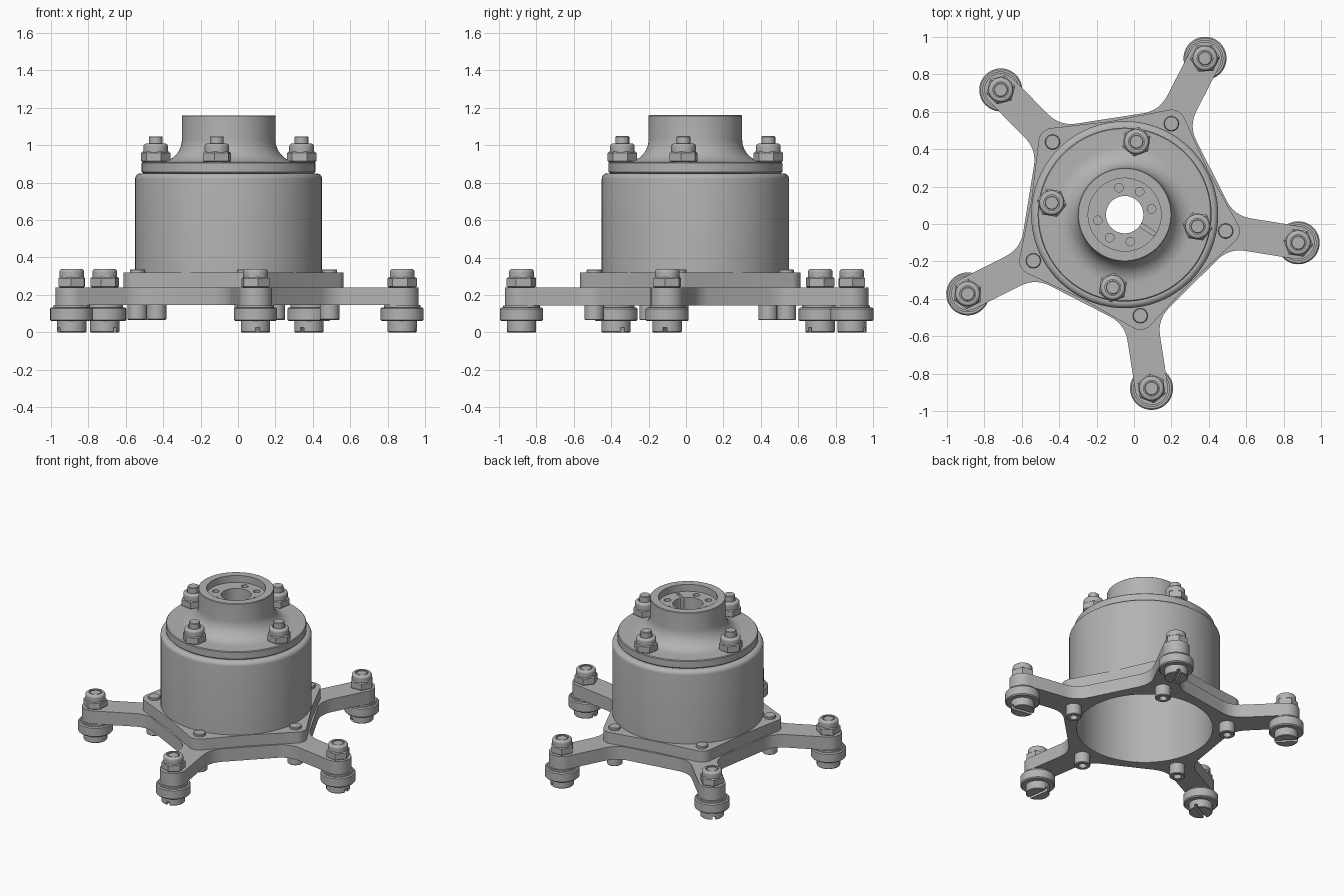
import bpy, bmesh
from math import pi, sin, cos, radians
from mathutils import Vector, Matrix

cube = bpy.data.objects.get("Cube")
if cube:
    bpy.data.objects.remove(cube, do_unlink=True)

CENTRE = Vector((-0.05, 0.05, 0))
TURN = radians(-9.2)
STEP = 2 * pi / 5

steel = bpy.data.materials.new("steel_grey")
steel.use_nodes = True
GREY = (0.45, 0.45, 0.45, 1)
steel.diffuse_color = GREY
steel.node_tree.nodes["Principled BSDF"].inputs["Base Color"].default_value = GREY


def add_object(name, bm):
    bmesh.ops.recalc_face_normals(bm, faces=bm.faces)
    mesh = bpy.data.meshes.new(name)
    bm.to_mesh(mesh)
    bm.free()
    mesh.materials.append(steel)
    obj = bpy.data.objects.new(name, mesh)
    bpy.context.collection.objects.link(obj)
    obj.location = CENTRE
    return obj


def lathe(bm, profile, segs, closed=False):
    """Revolve an (r, z) profile about z."""
    verts = [bm.verts.new((r, 0, z)) for r, z in profile]
    edges = [bm.edges.new(p) for p in zip(verts, verts[1:])]
    if closed:
        edges.append(bm.edges.new((verts[-1], verts[0])))
    bmesh.ops.spin(bm, geom=verts + edges, cent=(0, 0, 0), axis=(0, 0, 1),
                   angle=2 * pi, steps=segs, use_duplicate=False)
    bmesh.ops.remove_doubles(bm, verts=bm.verts, dist=1e-5)


def turned(name, *parts, closed=False):
    bm = bmesh.new()
    for profile, segs in parts:
        lathe(bm, profile, segs, closed)
    return add_object(name, bm)


def prism(name, outline, z0, z1):
    bm = bmesh.new()
    face = bm.faces.new([bm.verts.new((x, y, z0)) for x, y in outline])
    up = bmesh.ops.extrude_face_region(bm, geom=[face])["geom"]
    bmesh.ops.translate(bm, vec=(0, 0, z1 - z0),
                        verts=[v for v in up if isinstance(v, bmesh.types.BMVert)])
    return add_object(name, bm)


def arc(cx, cy, r, a0, a1, n):
    return [(cx + r * cos(radians(a0 + (a1 - a0) * i / n)),
             cy + r * sin(radians(a0 + (a1 - a0) * i / n))) for i in range(n + 1)]


def five_fold(points):
    """Repeat a sector outline five times around the centre."""
    out = []
    for k in range(5):
        a = TURN + k * STEP
        out += [(u * cos(a) - v * sin(a), u * sin(a) + v * cos(a)) for u, v in points]
    return out


def cut(obj, bm):
    cutter = add_object("cutter", bm)
    cutter.hide_render = True
    mod = obj.modifiers.new("cut", "BOOLEAN")
    mod.operation, mod.solver, mod.object = "DIFFERENCE", "EXACT", cutter
    bpy.context.view_layer.objects.active = obj
    bpy.ops.object.modifier_apply(modifier=mod.name)
    bpy.data.objects.remove(cutter, do_unlink=True)


def box_cutter(size, place):
    bm = bmesh.new()
    bmesh.ops.create_cube(bm, size=1, matrix=place @ Matrix.Diagonal((*size, 1)))
    return bm


def ring(obj, count, radius, z=0):
    """Copy an object evenly around the centre, turned to face outward."""
    base = obj.name
    for k in range(count):
        a = TURN + k * 2 * pi / count
        item = obj if k == 0 else obj.copy()
        if k:
            bpy.context.collection.objects.link(item)
        item.name = f"{base}_{k + 1}"
        item.location = CENTRE + Vector((radius * cos(a), radius * sin(a), z))
        item.rotation_euler.z = a


# Five-armed base with filleted arm roots
def root(t):
    p, c, q = Vector((0.527, 0.16)), Vector((0.58, 0.088)), Vector((0.67, 0.088))
    return tuple(p * (1 - t) ** 2 + c * 2 * t * (1 - t) + q * t * t)


fillet = [root(i / 8) for i in range(9)]
arm = [(u, -v) for u, v in fillet] + arc(0.94, 0, 0.088, -90, 90, 20) + fillet[::-1]
base = prism("five_arm_base", five_fold(arm), 0.145, 0.24)

# Housing flange with five rounded ears
mid = (0.505 * cos(STEP / 2), 0.505 * sin(STEP / 2))
ears = prism("housing_flange", five_fold(arc(0.547, 0, 0.075, -39, 39, 14) + [mid]),
             0.24, 0.32)

for plate in (base, ears):
    hole = bmesh.new()
    bmesh.ops.create_cone(hole, cap_ends=True, segments=96, radius1=0.45,
                          radius2=0.45, depth=2)
    cut(plate, hole)

# Hollow housing with a rounded shoulder
turned("housing", ([(0.45, 0.24), (0.5, 0.24)] + arc(0.47, 0.82, 0.03, 0, 90, 6)
                   + [(0.1, 0.85), (0.1, 0.8), (0.45, 0.8)], 96), closed=True)

# Lid with flared hub, recess and bore
lid = turned("hub_lid", ([(0.1, 0.85), (0.457, 0.85), (0.465, 0.858), (0.465, 0.905),
                          (0.46, 0.91)] + arc(0.37, 1.03, 0.12, 270, 180, 10)
                         + [(0.25, 1.157), (0.247, 1.16), (0.195, 1.16),
                            (0.195, 1.11), (0.1, 1.11)], 96), closed=True)
holes = bmesh.new()
for deg in (12, 57, 102, 192, 237, 282):
    a = radians(deg)
    bmesh.ops.create_cone(holes, cap_ends=True, segments=24, radius1=0.023, radius2=0.023,
                          depth=0.2, matrix=Matrix.Translation(
                              (0.147 * cos(a), 0.147 * sin(a), 1.11)))
cut(lid, holes)
cut(lid, box_cutter((0.11, 0.022, 0.12), Matrix.Rotation(radians(-33), 4, "Z")
                    @ Matrix.Translation((0.139, 0, 1.09))))


# Lock nuts: hexagon, rounded collar and stud
def lock_nut(name, stud):
    return turned(
        name,
        ([(0, 0), (0.072, 0), (0.08, 0.006), (0.08, 0.048), (0.07, 0.056), (0, 0.056)], 6),
        ([(0, 0.05), (0.066, 0.05), (0.066, 0.08)] + arc(0.05, 0.083, 0.016, 0, 90, 5)
         + [(0.042, 0.099), (0.042, 0.088), (0, 0.088)], 32),
        ([(0, 0.05), (0.037, 0.05), (0.037, stud - 0.004), (0.033, stud), (0, stud)], 24))


ring(lock_nut("lid_nut", 0.138), 4, 0.395, 0.91)
ring(lock_nut("foot_nut", 0.096), 5, 0.94, 0.24)

# Feet with slotted screw heads
foot = turned("foot", ([(0, 0), (0.074, 0), (0.078, 0.004), (0.078, 0.06), (0.108, 0.06),
                        (0.115, 0.067), (0.115, 0.126), (0.108, 0.133), (0.098, 0.133),
                        (0.098, 0.145), (0, 0.145)], 48))
cut(foot, box_cutter((0.3, 0.022, 0.05), Matrix.Identity(4)))
ring(foot, 5, 0.94)

# Flange bolts with socket heads underneath
ring(turned("flange_bolt",
            ([(0, 0.11), (0.026, 0.11), (0.026, 0.066), (0.048, 0.066), (0.052, 0.07),
              (0.052, 0.145), (0.04, 0.145), (0.04, 0.332), (0.036, 0.337), (0, 0.337)],
             32)), 5, 0.547)

# Smooth curved walls, keep hard edges
bpy.ops.object.select_all(action="DESELECT")
for obj in bpy.context.scene.objects:
    if obj.type == "MESH" and obj.data.materials and obj.data.materials[0] == steel:
        obj.select_set(True)
        bpy.context.view_layer.objects.active = obj
bpy.ops.object.shade_smooth_by_angle(angle=radians(30))
